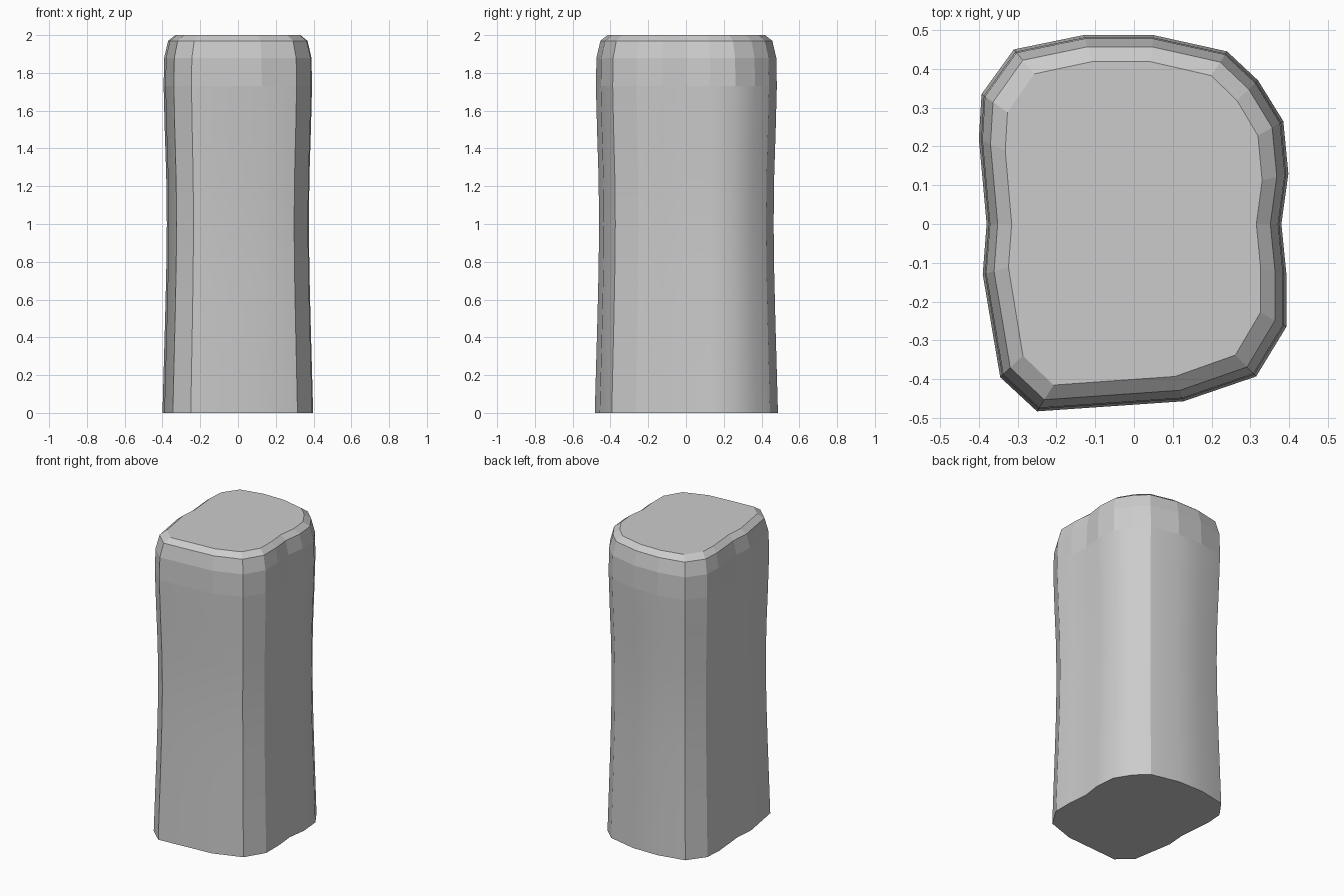
import bpy, bmesh, math

if "Cube" in bpy.data.objects:
    bpy.data.objects.remove(bpy.data.objects["Cube"])

# Plan outline at the base, counter-clockwise seen from above
outline = [(0.05, 0.487), (-0.13, 0.487), (-0.31, 0.45), (-0.393, 0.335),
           (-0.40, 0.22), (-0.38, 0.0), (-0.39, -0.13), (-0.345, -0.395),
           (-0.25, -0.483), (0.128, -0.457), (0.315, -0.393), (0.393, -0.265),
           (0.393, -0.13), (0.38, 0.0), (0.398, 0.13), (0.385, 0.265),
           (0.32, 0.37), (0.24, 0.445)]

# Height and inset of each ring: gentle waist, then a rounded top rim
levels = [(0.0, 0.0), (0.25, 0.007), (0.5, 0.014), (0.75, 0.020), (1.0, 0.023),
          (1.25, 0.020), (1.5, 0.012), (1.73, 0.006), (1.88, 0.009),
          (1.97, 0.030), (2.0, 0.068)]

bm = bmesh.new()
rings = [[bm.verts.new((x * (1 - d / 0.40), y * (1 - d / 0.485), z))
          for x, y in outline] for z, d in levels]

# Side walls, smooth below the rim
n = len(outline)
for (z, _), low, high in zip(levels, rings, rings[1:]):
    for i in range(n):
        j = (i + 1) % n
        face = bm.faces.new((low[i], low[j], high[j], high[i]))
        face.smooth = z < 1.7

# Caps
bm.faces.new(rings[-1])
bm.faces.new(rings[0][::-1])

bm.normal_update()
for e in bm.edges:
    e.smooth = e.calc_face_angle(0) < math.radians(30)

mesh = bpy.data.meshes.new("stone_pillar")
bm.to_mesh(mesh)
bm.free()
bpy.context.collection.objects.link(bpy.data.objects.new("stone_pillar", mesh))
